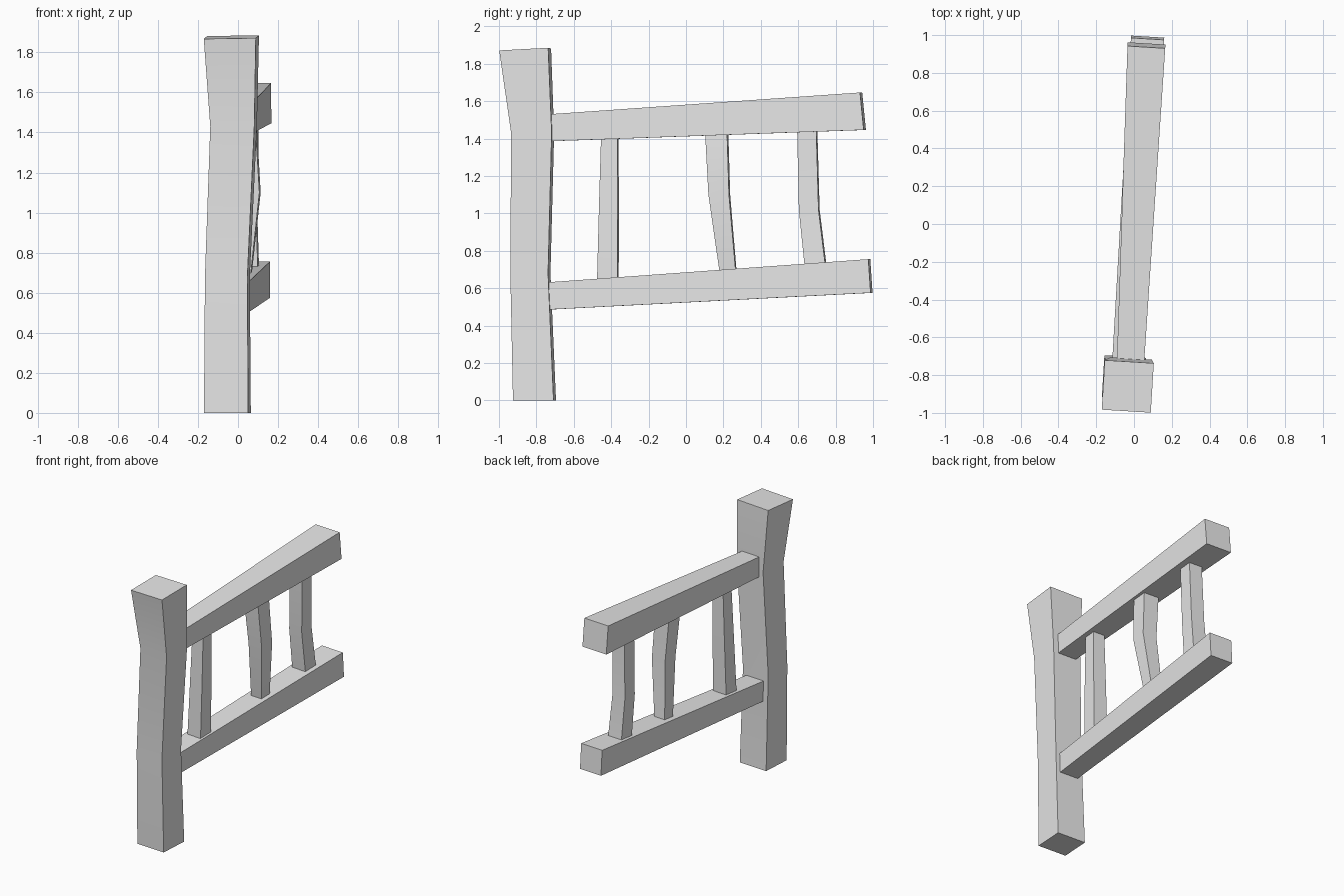
import bpy
import bmesh
import math
from mathutils import Vector, Matrix

cube = bpy.data.objects.get("Cube")
if cube:
    bpy.data.objects.remove(cube, do_unlink=True)

# One plain grey for everything
GREY = (0.8, 0.8, 0.8, 1.0)
mat = bpy.data.materials.new("plain_grey")
mat.use_nodes = True
mat.diffuse_color = GREY
mat.node_tree.nodes["Principled BSDF"].inputs["Base Color"].default_value = GREY

# The whole fence is turned slightly about the vertical
YAW = Matrix.Rotation(math.radians(-3.5), 3, "Z")


def loft(name, sections):
    """Join four-sided sections (centre, half side, half height) into a beam."""
    bm = bmesh.new()
    rings = []
    for centre, u, v in sections:
        c, u, v = Vector(centre), YAW @ Vector(u), YAW @ Vector(v)
        rings.append([bm.verts.new(c + a * u + b * v)
                      for a, b in ((-1, -1), (1, -1), (1, 1), (-1, 1))])
    for low, high in zip(rings, rings[1:]):
        for i in range(4):
            j = (i + 1) % 4
            bm.faces.new((low[i], low[j], high[j], high[i]))
    bm.faces.new(rings[0][::-1])
    bm.faces.new(rings[-1])
    bmesh.ops.recalc_face_normals(bm, faces=bm.faces)
    mesh = bpy.data.meshes.new(name)
    bm.to_mesh(mesh)
    bm.free()
    mesh.materials.append(mat)
    obj = bpy.data.objects.new(name, mesh)
    bpy.context.collection.objects.link(obj)
    bpy.ops.object.select_all(action="DESELECT")
    obj.select_set(True)
    bpy.context.view_layer.objects.active = obj
    bpy.ops.object.shade_smooth_by_angle(angle=math.radians(30))
    return obj


def upright(name, levels):
    """Vertical beam from (x, y, z, width, depth, rise to side, rise to back)."""
    loft(name, [((x, y, z), (w / 2, 0, side), (0, d / 2, back))
                for x, y, z, w, d, side, back in levels])


# Crooked post with a flared, tilted top
upright("post", [
    (-0.053, -0.81, 0, 0.221, 0.217, 0, 0),
    (-0.053, -0.832, 0.68, 0.212, 0.202, 0, 0),
    (-0.022, -0.82, 1.43, 0.22, 0.217, 0, 0),
    (-0.033, -0.86, 1.876, 0.26, 0.262, 0.002, 0.007),
])

# Rails, thickening away from the post
loft("upper_rail", [
    ((-0.019, -0.74, 1.457), (0.072, 0, 0), (0, 0, 0.072)),
    ((0.066, 0.946, 1.546), (0.1, 0, 0), (0, -0.01, 0.1)),
])
loft("lower_rail", [
    ((-0.044, -0.74, 0.558), (0.072, 0, 0), (0, 0, 0.073)),
    ((0.072, 0.986, 0.665), (0.088, 0, 0), (0, -0.006, 0.09)),
])

# Balusters: bottom, bend and top as (x, y, z, size)
balusters = {
    "front_baluster": [(-0.02, -0.418, 0.62, 0.11), (-0.01, -0.412, 1.05, 0.1),
                       (-0.003, -0.407, 1.43, 0.088)],
    "middle_baluster": [(0.02, 0.228, 0.66, 0.085), (0.055, 0.178, 1.1, 0.11),
                        (0.03, 0.163, 1.46, 0.118)],
    "back_baluster": [(0.047, 0.696, 0.69, 0.112), (0.04, 0.659, 1.02, 0.105),
                      (0.05, 0.648, 1.46, 0.102)],
}
for name, bends in balusters.items():
    upright(name, [(x, y, z, s, s, 0, 0) for x, y, z, s in bends])
